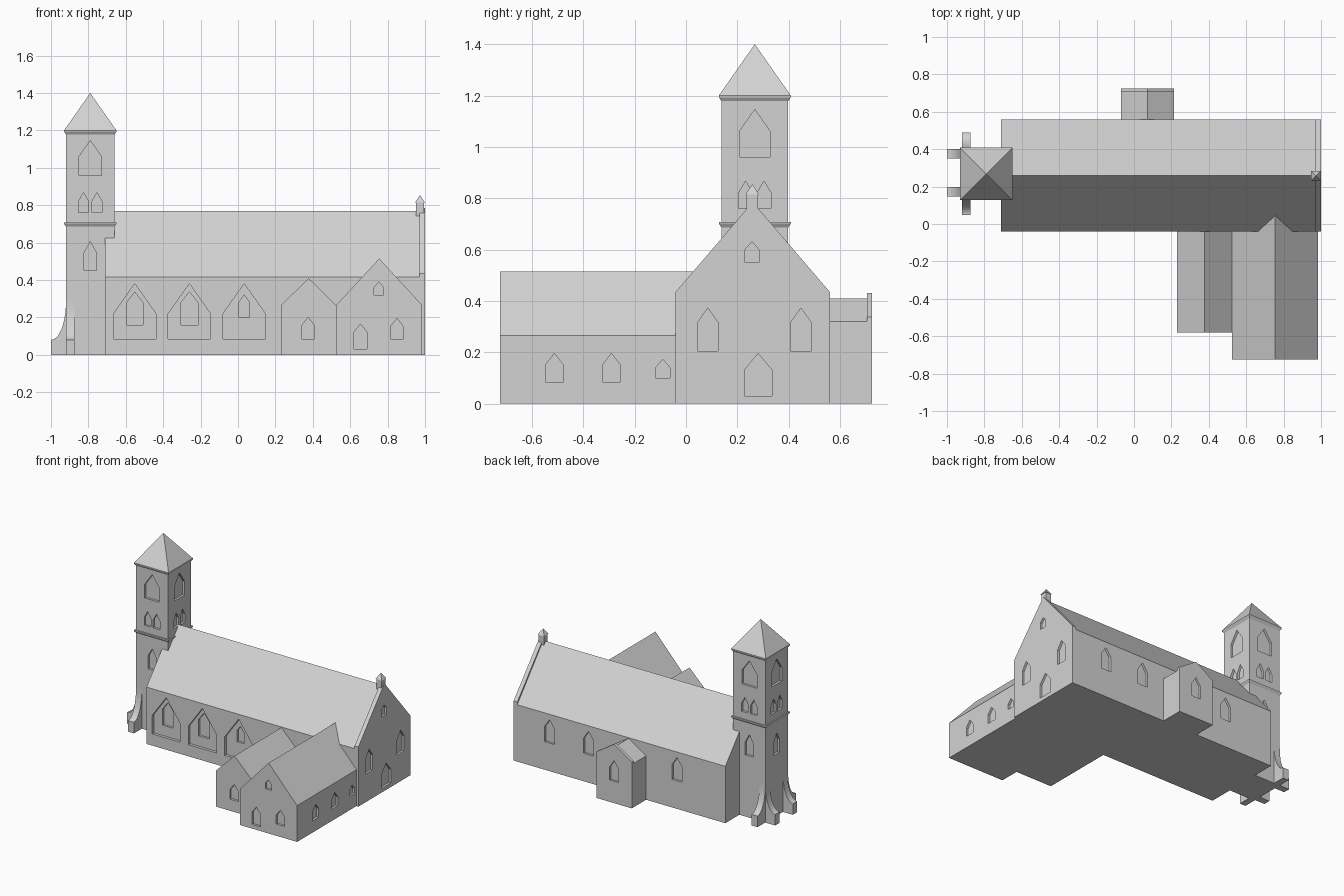
import bpy, bmesh, math
from mathutils import Matrix

if "Cube" in bpy.data.objects:
    bpy.data.objects.remove(bpy.data.objects["Cube"])

stone = bpy.data.materials.new("grey stone")
stone.diffuse_color = (0.65, 0.65, 0.65, 1)
stone.use_nodes = True
stone.node_tree.nodes["Principled BSDF"].inputs["Base Color"].default_value = stone.diffuse_color


def finish(name, bm):
    bmesh.ops.recalc_face_normals(bm, faces=bm.faces)
    me = bpy.data.meshes.new(name)
    bm.to_mesh(me)
    bm.free()
    me.materials.append(stone)
    ob = bpy.data.objects.new(name, me)
    bpy.context.collection.objects.link(ob)
    return ob


def prism(name, pts, axis, a, b):
    """Extrude a (u, z) profile along x or y from a to b."""
    bm = bmesh.new()
    place = (lambda u, z, t: (t, u, z)) if axis == 'x' else (lambda u, z, t: (u, t, z))
    ends = [[bm.verts.new(place(u, z, t)) for u, z in pts] for t in (a, b)]
    for e in ends:
        bm.faces.new(e)
    n = len(pts)
    for i in range(n):
        j = (i + 1) % n
        bm.faces.new((ends[0][i], ends[0][j], ends[1][j], ends[1][i]))
    return finish(name, bm)


def frustum(name, cx, cy, z0, h0, z1, h1):
    """Square block or pyramid with half widths h0 (bottom) and h1 (top)."""
    bm = bmesh.new()
    m = Matrix.Translation((cx, cy, (z0 + z1) / 2)) @ Matrix.Rotation(math.pi / 4, 4, 'Z')
    r = math.sqrt(2)
    bmesh.ops.create_cone(bm, cap_ends=True, segments=4, radius1=h0 * r,
                          radius2=h1 * r, depth=z1 - z0, matrix=m)
    bmesh.ops.remove_doubles(bm, verts=bm.verts, dist=1e-5)
    return finish(name, bm)


def house(u0, u1, eave, ridge):
    return [(u0, 0), (u1, 0), (u1, eave), ((u0 + u1) / 2, ridge), (u0, eave)]


def window(ob, axis, face, out, u0, u1, z0, zs, z1, depth=0.016):
    """Cut a pointed recess into the wall at `face`, whose outside is `out` (+1/-1)."""
    pts = [(u0, z0), (u1, z0), (u1, zs), ((u0 + u1) / 2, z1), (u0, zs)]
    cut = prism("window_cutter", pts, axis, face + out * 0.03, face - out * depth)
    cut.hide_render = True
    mod = ob.modifiers.new("cut", 'BOOLEAN')
    mod.operation, mod.solver, mod.object = 'DIFFERENCE', 'EXACT', cut
    bpy.context.view_layer.objects.active = ob
    bpy.ops.object.modifier_apply(modifier=mod.name)
    bpy.data.objects.remove(cut)


# Nave with nested front recesses and plain rear windows
nave = prism("nave", house(-0.04, 0.56, 0.415, 0.77), 'x', -0.71, 0.97)
for c, hw, z0 in ((-0.552, 0.043, 0.16), (-0.26, 0.045, 0.16), (0.033, 0.028, 0.2)):
    window(nave, 'y', -0.04, -1, c - 0.113, c + 0.113, 0.085, 0.22, 0.38, 0.02)
    window(nave, 'y', -0.04, -1, c - hw, c + hw, z0, 0.28, 0.32 + (hw - 0.028), 0.036)
for c in (0.71, 0.395, -0.32):
    window(nave, 'y', 0.56, 1, c - 0.04, c + 0.04, 0.205, 0.315, 0.375)

# Raised gable wall at the right end
gable = prism("nave_gable_wall", house(-0.04, 0.56, 0.435, 0.785), 'x', 0.97, 1.0)
for w in ((0.045, 0.125, 0.205, 0.315, 0.372), (0.407, 0.488, 0.205, 0.315, 0.372),
          (0.227, 0.335, 0.03, 0.13, 0.195), (0.23, 0.284, 0.55, 0.6, 0.63)):
    window(gable, 'x', 1.0, 1, *w)

# Gable finial
frustum("finial_post", 0.973, 0.258, 0.74, 0.022, 0.815, 0.022)
frustum("finial_cap", 0.973, 0.258, 0.815, 0.026, 0.855, 0)

# Big front wing; its ridge runs back into the nave roof
wing = prism("large_wing", house(0.525, 0.985, 0.265, 0.515), 'y', -0.725, -0.04)
for v in wing.data.vertices:
    if v.co.y > -0.1 and v.co.z > 0.5:
        v.co.y = 0.045
for w in ((0.62, 0.69, 0.03, 0.12, 0.165), (0.815, 0.885, 0.085, 0.15, 0.195),
          (0.728, 0.778, 0.32, 0.36, 0.39)):
    window(wing, 'y', -0.725, -1, *w)
for w in ((-0.548, -0.477, 0.085, 0.15, 0.195), (-0.326, -0.255, 0.085, 0.15, 0.195),
          (-0.118, -0.063, 0.1, 0.14, 0.172)):
    window(wing, 'x', 0.985, 1, *w)

# Small front wing
small = prism("small_wing", house(0.23, 0.525, 0.265, 0.41), 'y', -0.58, -0.04)
window(small, 'y', -0.58, -1, 0.34, 0.41, 0.085, 0.155, 0.2)

# Rear porch with a raised gable wall
prism("rear_porch", house(-0.07, 0.215, 0.32, 0.41), 'y', 0.56, 0.705)
porch = prism("porch_gable_wall", house(-0.07, 0.215, 0.338, 0.43), 'y', 0.705, 0.725)
window(porch, 'y', 0.725, 1, 0.036, 0.109, 0.16, 0.255, 0.31, 0.014)

# Tower
TX, TY, H = -0.79, 0.268, 0.13
tower = frustum("tower", TX, TY, 0, H, 1.19, H)
for axis, mid, cen in (('y', TX, TY), ('x', TY, TX)):
    for out in (-1, 1):
        face = cen + out * H
        window(tower, axis, face, out, mid - 0.06, mid + 0.06, 0.96, 1.06, 1.145)
        for s in (-0.036, 0.036):
            window(tower, axis, face, out, mid + s - 0.027, mid + s + 0.027, 0.76, 0.82, 0.867)
        if (axis, out) != ('x', 1):
            window(tower, axis, face, out, mid - 0.033, mid + 0.033, 0.45, 0.545, 0.605)

# Tower mouldings and spire
for name, z in (("tower_string_course", 0.686), ("tower_cornice", 1.178)):
    frustum(name + "_slope", TX, TY, z, H, z + 0.015, 0.14)
    frustum(name, TX, TY, z + 0.015, 0.14, z + 0.022, 0.14)
frustum("tower_spire", TX, TY, 1.2, 0.14, 1.4, 0)


# Curved buttresses around the tower foot
def buttress_profile(start, out, length):
    pts = [(start - out * 0.005, 0), (start + out * length, 0)]
    for i in range(11):
        a = math.pi / 2 * (1 - i / 10)
        pts.append((start + out * length * (1 - math.cos(a)), 0.28 - 0.2 * math.sin(a)))
    return pts + [(start - out * 0.005, 0.28)]


for y in (0.147, 0.35):
    prism("left_buttress", buttress_profile(TX - H, -1, 0.08), 'y', y, y + 0.05)
for out in (-1, 1):
    prism("side_buttress", buttress_profile(TY + out * H, out, 0.091), 'x', -0.92, -0.873)
